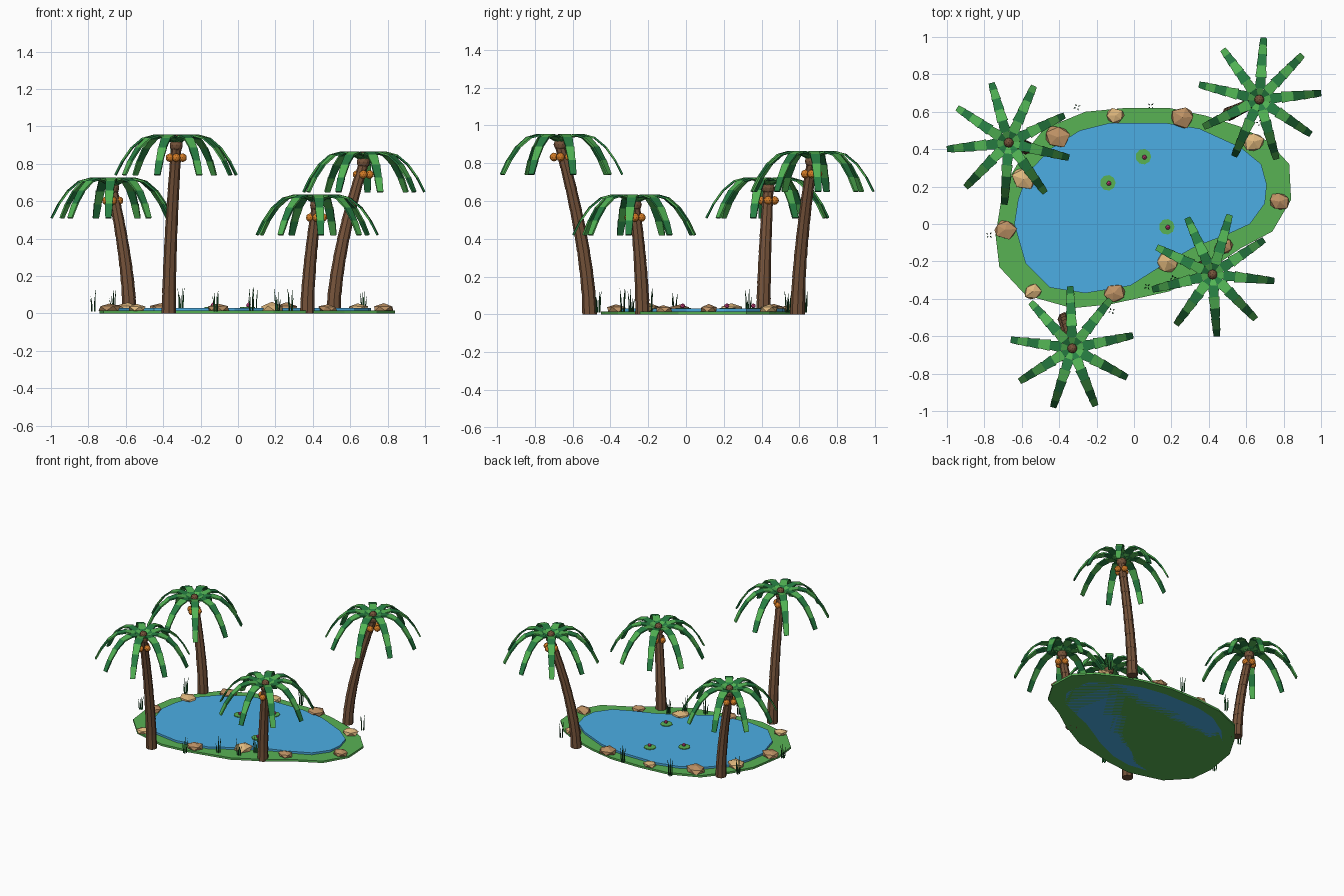
import bpy, bmesh, math, random
from mathutils import Vector, Matrix

if "Cube" in bpy.data.objects:
    bpy.data.objects.remove(bpy.data.objects["Cube"])

random.seed(4)


def material(name, r, g, b):
    lin = [(c / 255 / 12.92) if c < 11 else ((c / 255 + 0.055) / 1.055) ** 2.4 for c in (r, g, b)]
    m = bpy.data.materials.new(name)
    m.diffuse_color = (*lin, 1)
    m.use_nodes = True
    m.node_tree.nodes["Principled BSDF"].inputs["Base Color"].default_value = m.diffuse_color
    return m


GRASS = material("bank green", 88, 178, 84)
WATER = material("water blue", 76, 174, 228)
BARK = material("bark brown", 118, 83, 58)
LEAF_LIGHT = material("leaf green", 82, 180, 84)
LEAF_DARK = material("deep leaf green", 38, 126, 66)
COCONUT = material("coconut orange", 212, 124, 38)
TAN = material("sandy stone", 224, 184, 126)
STONE = material("brown stone", 190, 146, 101)
REED = material("reed green", 36, 102, 52)
PINK = material("flower pink", 226, 74, 142)


def finish(name, bm, *mats):
    bmesh.ops.recalc_face_normals(bm, faces=bm.faces)
    me = bpy.data.meshes.new(name)
    bm.to_mesh(me)
    bm.free()
    for m in mats:
        me.materials.append(m)
    ob = bpy.data.objects.new(name, me)
    bpy.context.collection.objects.link(ob)
    return ob


def loft(bm, rings, mat=lambda i: 0):
    """Skin a closed tube through rings of points and cap both ends."""
    vs = [[bm.verts.new(p) for p in ring] for ring in rings]
    n = len(vs[0])
    for i in range(len(vs) - 1):
        for j in range(n):
            k = (j + 1) % n
            f = bm.faces.new((vs[i][j], vs[i][k], vs[i + 1][k], vs[i + 1][j]))
            f.material_index = mat(i)
    bm.faces.new(vs[0][::-1]).material_index = mat(0)
    bm.faces.new(vs[-1]).material_index = mat(len(vs) - 2)


def circle(c, r, n=8):
    return [Vector(c) + Vector((r * math.cos(a), r * math.sin(a), 0))
            for a in (2 * math.pi * i / n for i in range(n))]


def slab(name, outline, z0, z1, mat):
    bm = bmesh.new()
    loft(bm, [[(x, y, z) for x, y in outline] for z in (z0, z1)])
    return finish(name, bm, mat)


# Grassy bank and pond
slab("bank", [(-.74, -.06), (-.70, .19), (-.60, .36), (-.48, .51), (-.26, .60), (-.05, .62), (.19, .62),
              (.38, .58), (.57, .52), (.72, .44), (.83, .32), (.84, .13), (.74, -.04), (.57, -.13),
              (.41, -.24), (.19, -.36), (-.13, -.43), (-.33, -.45), (-.58, -.38), (-.72, -.23)],
     0, .015, GRASS)
slab("water", [(-.64, 0), (-.62, .13), (-.57, .27), (-.45, .40), (-.29, .50), (-.13, .54), (.17, .54),
               (.35, .51), (.57, .41), (.68, .32), (.71, .21), (.70, .11), (.62, 0), (.49, -.06),
               (.33, -.12), (.17, -.21), (-.02, -.33), (-.26, -.37), (-.45, -.34), (-.58, -.21)],
     0, .03, WATER)


# Palm trees
FROND = [(.01, .03), (.06, .055), (.12, .066), (.18, .05), (.24, .0), (.29, -.07), (.328, -.145)]
WIDTH = [.024, .030, .030, .027, .024, .021]


def trunk(base, top):
    bm = bmesh.new()
    rings, segs = [], 8

    def at(t):
        xy = Vector(base).lerp(Vector(top[:2]), t ** 1.6)
        return (xy.x, xy.y, top[2] * t)

    for i in range(segs):
        r = .039 - .010 * i / segs
        rings += [circle(at(i / segs), r), circle(at((i + 1) / segs), r - .003)]
    loft(bm, rings)
    finish("palm_trunk", bm, BARK)


def fronds(top, offset):
    bm = bmesh.new()
    for n in range(9):
        a = math.radians(offset + 40 * n)
        out = Vector((math.cos(a), math.sin(a), 0))
        side = Vector((-out.y, out.x, 0))
        pts = [Vector(top) + out * r + Vector((0, 0, z)) for r, z in FROND]
        rings = []
        for i in range(len(pts) - 1):
            up = (pts[i + 1] - pts[i]).cross(side).normalized() * .005
            # each leaflet section starts wide and ends narrow
            for p, w in ((pts[i], WIDTH[i]), (pts[i + 1], WIDTH[i] * .78)):
                rings.append([p + side * w + up, p - side * w + up, p - side * w - up, p + side * w - up])
        loft(bm, rings, lambda i: (i // 2 + n) % 2)
    finish("palm_fronds", bm, LEAF_LIGHT, LEAF_DARK)


def balls(name, centres, r, mat, sub=1):
    bm = bmesh.new()
    for c in centres:
        bmesh.ops.create_icosphere(bm, subdivisions=sub, radius=r, matrix=Matrix.Translation(c))
    return finish(name, bm, mat)


def palm(base, top, offset):
    trunk(base, top)
    fronds(top, offset)
    x, y, z = top
    balls("palm_crown", [(x, y, z + .015)], .036, BARK, 2)
    # one crown bud pokes out above the leaves
    balls("palm_bud", [(x, y, z + .045)], .026, BARK, 2)
    balls("coconuts", circle((x, y, z - .052), .034, 4), .023, COCONUT, 2)


palm((-.37, -.51), (-.33, -.665, .885), 12)
palm((.51, .59), (.67, .665, .795), 6)
palm((-.58, .41), (-.67, .435, .655), 26)
palm((.37, -.23), (.42, -.27, .565), 34)


# Stones around the shore
def stone(x, y, r, mat):
    bm = bmesh.new()
    bmesh.ops.create_icosphere(bm, subdivisions=1, radius=1)
    turn = Matrix.Rotation(random.uniform(0, 6.28), 3, 'Z')
    for v in bm.verts:
        p = turn @ (v.co * random.uniform(.88, 1.2))
        v.co = (x + p.x * r, y + p.y * r * .9, max(.008, .026 + p.z * r * .45))
    finish("stone", bm, mat)


for x, y, r, m in [(-.41, .465, .07, STONE), (-.10, .58, .046, TAN), (.26, .57, .065, STONE),
                   (.64, .44, .06, TAN), (.78, .12, .056, STONE), (.18, -.20, .068, TAN),
                   (.48, -.12, .05, STONE), (-.11, -.37, .06, STONE), (-.54, -.36, .05, TAN),
                   (-.69, -.03, .062, STONE), (-.59, .24, .065, TAN)]:
    stone(x, y, r, m)

# Reed clumps
for x, y in [(-.775, -.06), (-.305, .625), (.09, .63), (-.12, -.465), (.07, -.335),
             (.28, -.19), (.21, -.29), (.67, .54), (-.67, .33)]:
    bm = bmesh.new()
    for i in range(4):
        a = i * 1.571 + x * 9
        d = Vector((math.cos(a), math.sin(a), 0))
        foot = Vector((x, y, .01)) + d * .010
        h = random.uniform(.07, .13)
        loft(bm, [circle(foot, .0045, 3), circle(foot + d * .003 + Vector((0, 0, h * .6)), .0035, 3),
                  circle(foot + d * .009 + Vector((0, 0, h)), .0006, 3)])
    finish("reeds", bm, REED)

# Lily pads with flowers
for x, y in [(.05, .36), (-.14, .22), (.175, -.015)]:
    slab("lily_pad", [p.xy for p in circle((x, y, 0), .042, 9)], .028, .035, GRASS)
    balls("lily_flower", [(x + .006, y - .003, .045)], .014, PINK)
